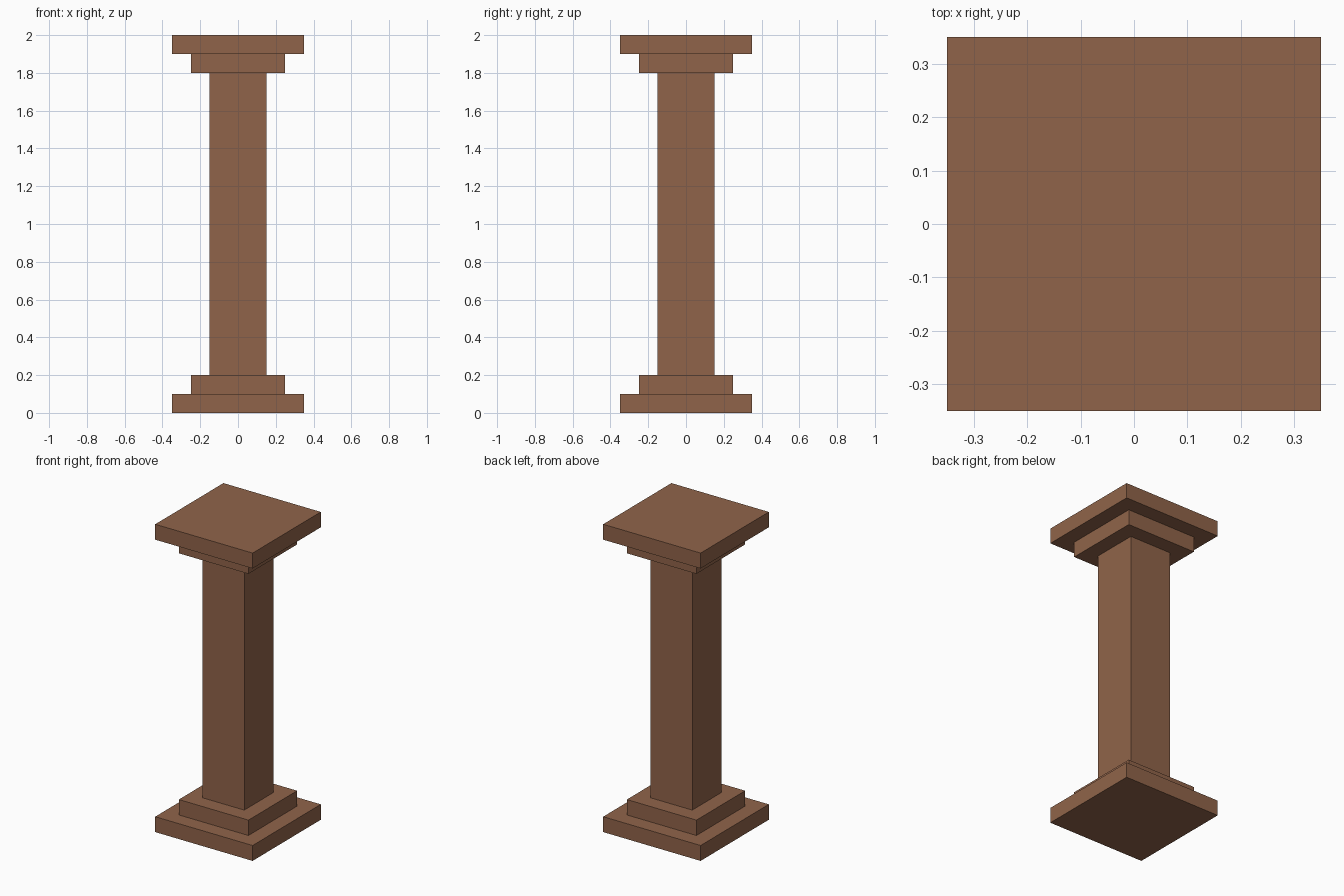
import bpy
import bmesh
from mathutils import Matrix

# Remove the default cube
cube = bpy.data.objects.get("Cube")
if cube:
    bpy.data.objects.remove(cube, do_unlink=True)

# Single warm brown for the whole column
brown = bpy.data.materials.new("warm_brown")
brown.use_nodes = True
colour = (0.28, 0.127, 0.068, 1.0)
brown.diffuse_color = colour
brown.node_tree.nodes["Principled BSDF"].inputs["Base Color"].default_value = colour


def square_block(name, width, bottom, top):
    """Square block centred on the z axis between two heights."""
    bm = bmesh.new()
    place = Matrix.Translation((0, 0, (bottom + top) / 2)) @ Matrix.Diagonal((width, width, top - bottom, 1))
    bmesh.ops.create_cube(bm, size=1, matrix=place)
    mesh = bpy.data.meshes.new(name)
    bm.to_mesh(mesh)
    bm.free()
    mesh.materials.append(brown)
    obj = bpy.data.objects.new(name, mesh)
    bpy.context.collection.objects.link(obj)
    return obj


HEIGHT = 2.0
STEP = 0.1

# Stepped base and its mirrored capital
for i, (part, width) in enumerate((("slab", 0.7), ("step", 0.5))):
    low, high = i * STEP, (i + 1) * STEP
    square_block("base_" + part, width, low, high)
    square_block("capital_" + part, width, HEIGHT - high, HEIGHT - low)

# Square shaft between the steps
square_block("shaft", 0.3, 2 * STEP, HEIGHT - 2 * STEP)
